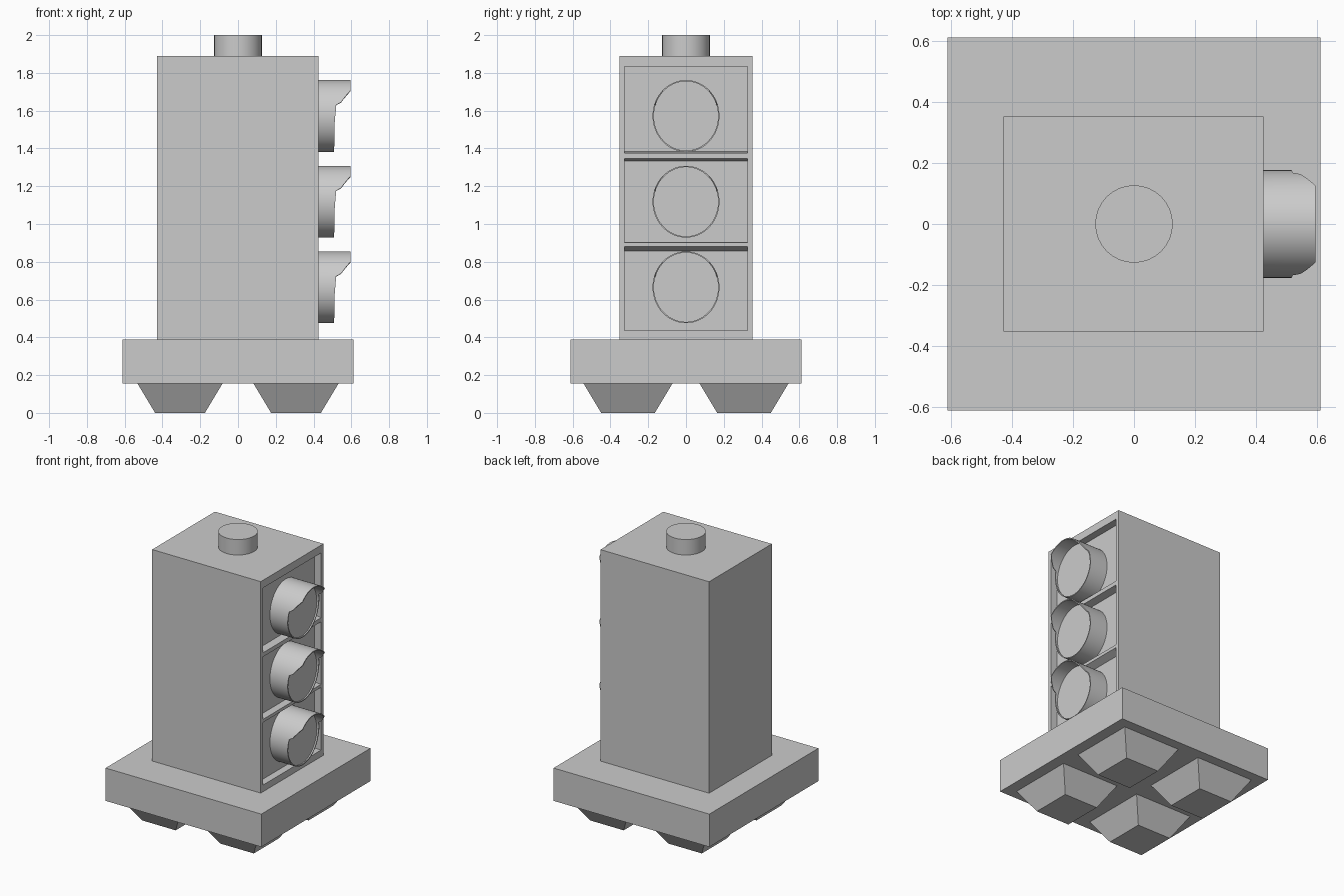
import bpy, bmesh, math

if "Cube" in bpy.data.objects:
    bpy.data.objects.remove(bpy.data.objects["Cube"])


def add_mesh(name, verts, faces):
    mesh = bpy.data.meshes.new(name)
    bm = bmesh.new()
    vs = [bm.verts.new(v) for v in verts]
    for f in faces:
        bm.faces.new([vs[i] for i in f])
    bmesh.ops.recalc_face_normals(bm, faces=bm.faces)
    bm.to_mesh(mesh)
    bm.free()
    ob = bpy.data.objects.new(name, mesh)
    bpy.context.collection.objects.link(ob)
    return ob


BOX_FACES = [(0, 1, 2, 3), (4, 5, 6, 7), (0, 1, 5, 4),
             (1, 2, 6, 5), (2, 3, 7, 6), (3, 0, 4, 7)]


def rect(x0, x1, y0, y1, z):
    return [(x0, y0, z), (x1, y0, z), (x1, y1, z), (x0, y1, z)]


def block(name, bottom, top):
    return add_mesh(name, bottom + top, BOX_FACES)


def smooth(ob):
    bpy.ops.object.select_all(action='DESELECT')
    ob.select_set(True)
    bpy.context.view_layer.objects.active = ob
    bpy.ops.object.shade_smooth_by_angle(angle=math.radians(35))


# Base slab
block("base", rect(-.612, .612, -.612, .612, .155), rect(-.612, .612, -.612, .612, .388))

# Four tapered feet
for sx in (-1, 1):
    for sy in (-1, 1):
        cx, cy = sx * .307, sy * .307
        block("foot", rect(cx - .132, cx + .132, cy - .142, cy + .142, 0),
              rect(cx - .225, cx + .225, cy - .235, cy + .235, .155))

# Housing with three recessed lamp panels on the right side
X_FACE, DEPTH = .425, .05
housing = block("housing", rect(-.428, X_FACE, -.352, .352, .388),
                rect(-.428, X_FACE, -.352, .352, 1.89))
# outer bottom, outer top, inner bottom, inner top of each recess
panels = [(.435, .88, .437, .858), (.902, 1.346, .906, 1.334), (1.375, 1.835, 1.385, 1.833)]
for ob0, ot, ib, it in panels:
    b, t = 2 * ob0 - ib, 2 * ot - it
    xi, xo, w = X_FACE - DEPTH, X_FACE + DEPTH, .325
    cutter = block("panel_cutter",
                   [(xi, -w, ib), (xo, -w, b), (xo, w, b), (xi, w, ib)],
                   [(xi, -w, it), (xo, -w, t), (xo, w, t), (xi, w, it)])
    cutter.hide_render = True
    mod = housing.modifiers.new("recess", 'BOOLEAN')
    mod.operation, mod.object, mod.solver = 'DIFFERENCE', cutter, 'EXACT'
    bpy.context.view_layer.objects.active = housing
    bpy.ops.object.modifier_apply(modifier=mod.name)
    bpy.data.objects.remove(cutter, do_unlink=True)

# Top cap
bpy.ops.mesh.primitive_cylinder_add(vertices=32, radius=.127, depth=.115, location=(0, 0, 1.9425))
cap = bpy.context.object
cap.name = "top_cap"
smooth(cap)

# Lamps: hooded tube with a flat lens set just inside the rim
RIM = [(0, .595), (45, .595), (67.5, .545), (72, .52), (100, .512), (180, .508)]


def rim_x(deg):
    for (a0, x0), (a1, x1) in zip(RIM, RIM[1:]):
        if deg <= a1:
            return x0 + (x1 - x0) * (deg - a0) / (a1 - a0)
    return RIM[-1][1]


def lamp(zc, n=80):
    verts, faces = [], []
    for thick, depth in ((0, .37), (0, None), (.007, None), (.007, .5)):
        for i in range(n):
            a = 360 * i / n
            x = rim_x(min(a, 360 - a)) if depth is None else depth
            r = math.radians(a)
            verts.append((x, (.177 - thick) * math.sin(r), zc + (.19 - thick) * math.cos(r)))
    for k in range(3):
        for i in range(n):
            j = (i + 1) % n
            faces.append((k * n + i, k * n + j, (k + 1) * n + j, (k + 1) * n + i))
    faces += [tuple(range(n)), tuple(range(3 * n, 4 * n))]
    smooth(add_mesh("lamp", verts, faces))


for z in (.665, 1.118, 1.572):
    lamp(z)
